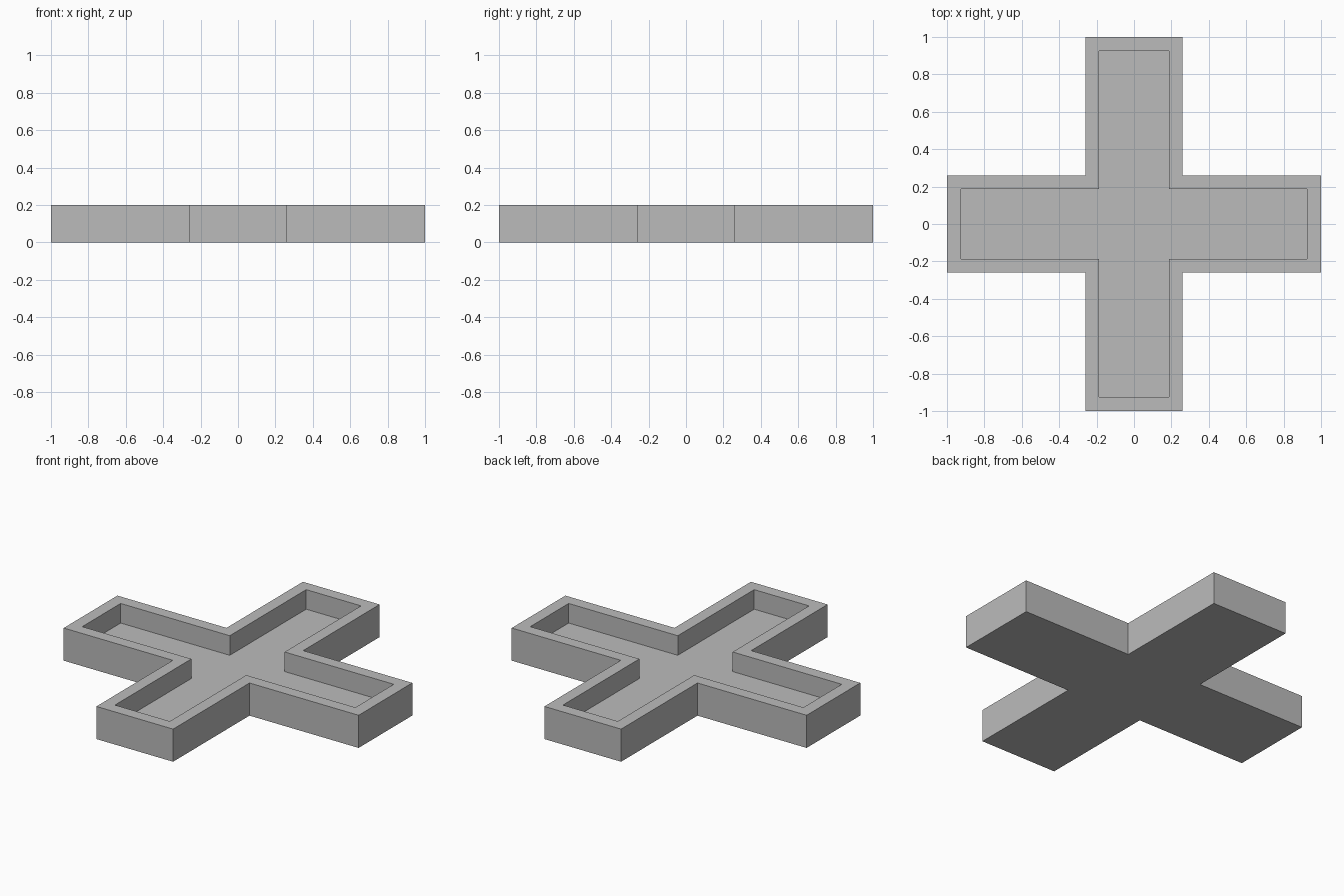
import bpy
import bmesh

cube = bpy.data.objects.get("Cube")
if cube:
    bpy.data.objects.remove(cube, do_unlink=True)

HEIGHT, FLOOR = 0.2, 0.08
REACH, HALF_WIDTH, WALL = 1.0, 0.26, 0.074

grey = bpy.data.materials.new("plain grey")
grey.use_nodes = True
colour = (0.5, 0.5, 0.5, 1)
grey.diffuse_color = colour
grey.node_tree.nodes["Principled BSDF"].inputs["Base Color"].default_value = colour


def cross_outline(reach, half):
    """Corners of a plus shape, made by turning one arm end four times."""
    points = []
    x_y = [(reach, -half), (reach, half), (half, half)]
    for _ in range(4):
        points += x_y
        x_y = [(-y, x) for x, y in x_y]
    return points


def ring(bm, outline, z):
    return [bm.verts.new((x, y, z)) for x, y in outline]


def bridge(bm, a, b):
    for i in range(len(a)):
        j = (i + 1) % len(a)
        bm.faces.new((a[i], a[j], b[j], b[i]))


# Cross-shaped tray: outer wall, rim, inner wall, floor and underside
outer = cross_outline(REACH, HALF_WIDTH)
inner = cross_outline(REACH - WALL, HALF_WIDTH - WALL)
bm = bmesh.new()
rings = [ring(bm, outer, 0), ring(bm, outer, HEIGHT),
         ring(bm, inner, HEIGHT), ring(bm, inner, FLOOR)]
for lower, upper in zip(rings, rings[1:]):
    bridge(bm, lower, upper)
bm.faces.new(rings[-1])
bm.faces.new(rings[0][::-1])
bmesh.ops.recalc_face_normals(bm, faces=bm.faces)

mesh = bpy.data.meshes.new("cross_tray")
bm.to_mesh(mesh)
bm.free()
mesh.materials.append(grey)
tray = bpy.data.objects.new("cross_tray", mesh)
bpy.context.collection.objects.link(tray)
